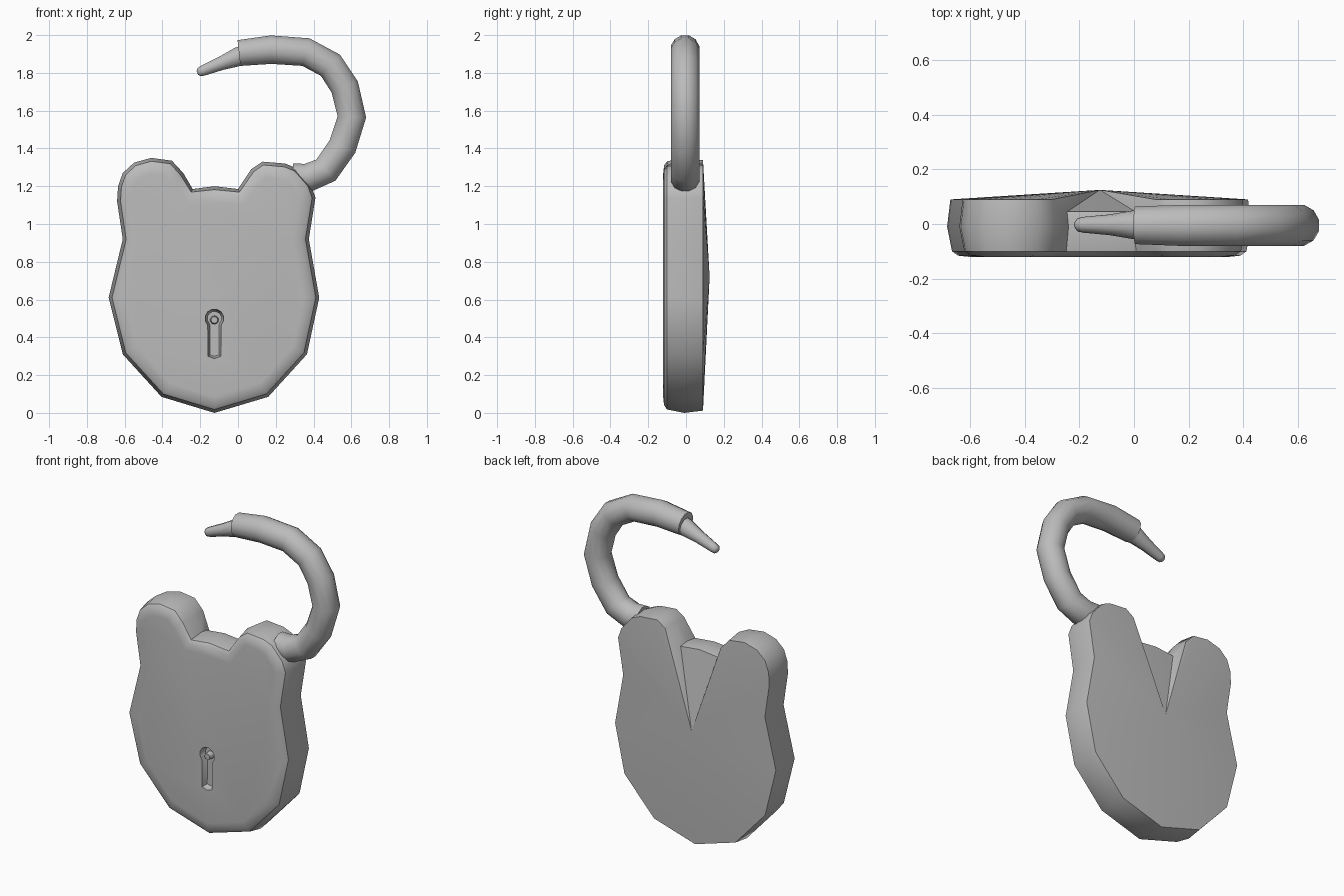
import bpy, bmesh, math
from mathutils import Vector

cube = bpy.data.objects.get("Cube")
if cube:
    bpy.data.objects.remove(cube, do_unlink=True)

grey = bpy.data.materials.new("plain grey")
grey.use_nodes = True
grey.diffuse_color = (0.5, 0.5, 0.5, 1)
grey.node_tree.nodes["Principled BSDF"].inputs["Base Color"].default_value = (0.5, 0.5, 0.5, 1)

CX = -0.125  # centre line of the lock body


def make_object(name, bm, angle=40):
    bmesh.ops.recalc_face_normals(bm, faces=bm.faces)
    mesh = bpy.data.meshes.new(name)
    bm.to_mesh(mesh)
    bm.free()
    mesh.materials.append(grey)
    obj = bpy.data.objects.new(name, mesh)
    bpy.context.collection.objects.link(obj)
    smooth(obj, angle)
    return obj


def smooth(obj, angle):
    bpy.ops.object.select_all(action='DESELECT')
    obj.select_set(True)
    bpy.context.view_layer.objects.active = obj
    bpy.ops.object.shade_smooth_by_angle(angle=math.radians(angle))


def bridge(bm, a, b):
    n = len(a)
    for i in range(n):
        bm.faces.new((a[i], a[(i + 1) % n], b[(i + 1) % n], b[i]))


def inset(points, amount):
    """Move a counter-clockwise outline inwards along its corner normals."""
    result = []
    for i, p in enumerate(points):
        d1 = (p - points[i - 1]).normalized()
        d2 = (points[(i + 1) % len(points)] - p).normalized()
        normal = Vector((-d1.y - d2.y, d1.x + d2.x)).normalized()
        result.append(p + normal * amount)
    return result


def sweep(name, path, y, sides=12, angle=50):
    """Round tube through (x, z, radius) stations."""
    bm = bmesh.new()
    rings = []
    for i, (x, z, r) in enumerate(path):
        a, b = path[max(i - 1, 0)], path[min(i + 1, len(path) - 1)]
        t = Vector((b[0] - a[0], b[1] - a[1])).normalized()
        ring = []
        for k in range(sides):
            ang = math.tau * (k + 0.5) / sides
            c, s = r * math.cos(ang), r * math.sin(ang)
            ring.append(bm.verts.new((x - t.y * c, y + s, z + t.x * c)))
        rings.append(ring)
    for a, b in zip(rings, rings[1:]):
        bridge(bm, a, b)
    bm.faces.new(rings[0])
    bm.faces.new(rings[-1])
    return make_object(name, bm, angle)


# Lock body: eared outline, rounded rim, flat front, shallow peaked back
outline = [Vector(p) for p in (
    (-0.125, 0.0), (0.16, 0.085), (0.365, 0.31), (0.43, 0.61), (0.375, 0.92),
    (0.41, 1.14), (0.385, 1.21), (0.31, 1.295), (0.25, 1.32), (0.13, 1.33),
    (0.07, 1.29), (0.0, 1.185), (-0.125, 1.2), (-0.24, 1.185), (-0.29, 1.27),
    (-0.35, 1.335), (-0.46, 1.35), (-0.55, 1.325), (-0.61, 1.27),
    (-0.635, 1.2), (-0.64, 1.12), (-0.61, 0.92), (-0.685, 0.61),
    (-0.61, 0.31), (-0.405, 0.085))]
bm = bmesh.new()
rings = []
for amount, y in ((0.085, -0.121), (0.04, -0.116), (0.018, -0.1), (0, -0.01), (0.012, 0.09)):
    ring = []
    for p, q in zip(outline, inset(outline, amount)):
        in_notch = abs(p.x - CX) < 0.13 and 1.1 < p.y < 1.25
        ring.append(bm.verts.new((q.x, 0.045 if in_notch and y > 0 else y, q.y)))
    rings.append(ring)
for a, b in zip(rings, rings[1:]):
    bridge(bm, a, b)
bm.faces.new(rings[0])
apex = bm.verts.new((CX, 0.125, 0.72))
back = rings[-1]
for i, v in enumerate(back):
    bm.faces.new((v, back[(i + 1) % len(back)], apex))
body = make_object("lock_body", bm)

# Keyhole: round top joined to a narrow slot, sunk into the front
hole = [Vector((CX + 0.05 * math.cos(math.radians(a)), 0.5 + 0.05 * math.sin(math.radians(a))))
        for a in range(-45, 226, 30)]
hole += [Vector((CX - 0.034, 0.3)), Vector((CX, 0.288)), Vector((CX + 0.034, 0.3))]
bm = bmesh.new()
rings = [[bm.verts.new((q.x, y, q.y)) for q in inset(hole, amount)]
         for amount, y in ((0, -0.2), (0, -0.115), (0.012, -0.085))]
for a, b in zip(rings, rings[1:]):
    bridge(bm, a, b)
bm.faces.new(rings[0])
bm.faces.new(rings[-1])
cutter = make_object("keyhole_cutter", bm)
cutter.hide_render = True
cutter.hide_set(True)
cut = body.modifiers.new("keyhole", 'BOOLEAN')
cut.operation = 'DIFFERENCE'
cut.object = cutter
bpy.context.view_layer.objects.active = body
bpy.ops.object.modifier_apply(modifier=cut.name)
bpy.data.objects.remove(cutter, do_unlink=True)
smooth(body, 40)

# Pin in the keyhole
bm = bmesh.new()
bmesh.ops.create_cone(bm, cap_ends=True, segments=10, radius1=0.024, radius2=0.018, depth=0.04)
for v in bm.verts:
    v.co = Vector((CX + v.co.x, -0.1 - v.co.z, 0.492 + v.co.y))
make_object("keyhole_pin", bm)

# Open shackle and its narrower tip
R = 0.078
arc = ((0.29, 1.245), (0.37, 1.245), (0.465, 1.285), (0.553, 1.41), (0.603, 1.567),
       (0.565, 1.725), (0.49, 1.84), (0.36, 1.91), (0.175, 1.923), (0.005, 1.905))
sweep("shackle", [(x, z, R if x > 0.1 else 0.071) for x, z in arc], -0.005)
sweep("shackle_tip", [(0.05, 1.9, 0.055), (0.0, 1.885, 0.053), (-0.09, 1.85, 0.038),
                      (-0.185, 1.812, 0.029), (-0.205, 1.804, 0.025), (-0.215, 1.8, 0.012)],
      -0.003, 10)
